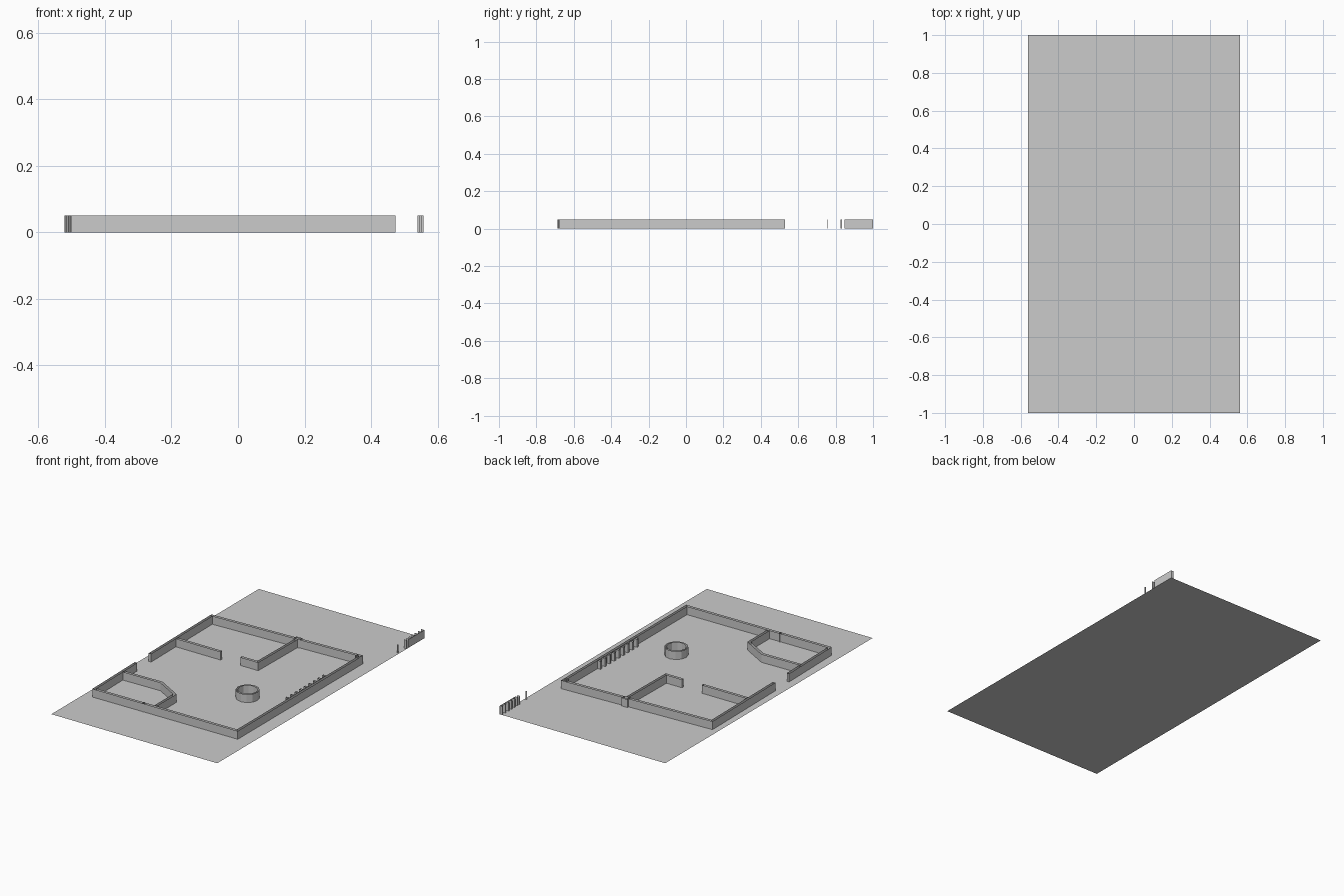
import bpy, bmesh, math
from mathutils import Vector

HEIGHT = 0.05
THICK = 0.016

old = bpy.data.objects.get("Cube")
if old:
    bpy.data.objects.remove(old, do_unlink=True)

# One plain grey for everything
grey = bpy.data.materials.new("plain grey")
grey.use_nodes = True
colour = (0.6, 0.6, 0.6, 1)
grey.diffuse_color = colour
grey.node_tree.nodes["Principled BSDF"].inputs["Base Color"].default_value = colour


def finish(name, bm):
    mesh = bpy.data.meshes.new(name)
    bm.to_mesh(mesh)
    bm.free()
    mesh.materials.append(grey)
    obj = bpy.data.objects.new(name, mesh)
    bpy.context.collection.objects.link(obj)
    return obj


def add_sheet(bm, outline, closed=True):
    """Raise an outline into upright sheets, open at the top."""
    low = [bm.verts.new((p[0], p[1], 0)) for p in outline]
    high = [bm.verts.new((p[0], p[1], HEIGHT)) for p in outline]
    n = len(outline)
    for i in range(n if closed else n - 1):
        j = (i + 1) % n
        bm.faces.new((low[i], low[j], high[j], high[i]))


def offset_path(path, distance):
    """Shift an open path sideways with mitred corners."""
    pts = [Vector(p) for p in path]
    dirs = [(b - a).normalized() for a, b in zip(pts, pts[1:])]
    normals = [Vector((d.y, -d.x)) for d in dirs]
    result = []
    for i, p in enumerate(pts):
        a = normals[max(i - 1, 0)]
        b = normals[min(i, len(normals) - 1)]
        m = (a + b).normalized()
        result.append(p + m * distance / m.dot(a))
    return result


def wall(name, path, thick=THICK):
    bm = bmesh.new()
    right = offset_path(path, thick / 2)
    left = offset_path(path, -thick / 2)
    add_sheet(bm, right + left[::-1])
    return finish(name, bm)


def fins(name, x0, x1, ys, thick):
    bm = bmesh.new()
    for y in ys:
        a, b = y - thick / 2, y + thick / 2
        add_sheet(bm, [(x0, a), (x1, a), (x1, b), (x0, b)])
    return finish(name, bm)


# Ground sheet
bm = bmesh.new()
bm.faces.new([bm.verts.new((x, y, 0)) for x, y in
              ((-0.56, -1), (0.56, -1), (0.56, 1), (-0.56, 1))])
finish("ground", bm)

# Outer wall, with a doorway left open on one long side
wall("outer_wall", [(-0.507, -0.125), (-0.514, 0.482), (0.465, 0.522),
                    (0.465, -0.67), (-0.165, -0.675), (-0.495, -0.678),
                    (-0.503, -0.265)])

# Inner walls
wall("corner_room_wall", [(-0.495, -0.4), (-0.24, -0.395),
                          (-0.09, -0.48), (-0.09, -0.667)])
wall("short_inner_wall", [(-0.5, 0.125), (-0.2, 0.125)])
wall("angled_inner_wall", [(-0.07, 0.13), (0.043, 0.13), (0.048, 0.5)])

# Small piers where walls meet
wall("back_pier", [(0.03, 0.508), (0.068, 0.509)], 0.03)
wall("corner_pier", [(0.44, 0.513), (0.47, 0.513)], 0.03)
wall("front_pier", [(-0.168, -0.674), (-0.162, -0.674)], 0.022)

# Round column ring
bm = bmesh.new()
for radius in (0.066, 0.056):
    add_sheet(bm, [(0.205 + radius * math.cos(math.tau * i / 12),
                    -0.2 + radius * math.sin(math.tau * i / 12))
                   for i in range(12)])
finish("round_column", bm)

# Row of stubs along the inside of the long wall
fins("inner_fins", 0.437, 0.457, [-0.16 + 0.044 * i for i in range(9)], 0.014)

# Separate fins and panel at the back corner
fins("outer_fins", 0.54, 0.558, (0.83, 0.85, 0.878, 0.906, 0.935, 0.965, 0.995), 0.006)
fins("outer_post", 0.545, 0.553, (0.755,), 0.004)
bm = bmesh.new()
add_sheet(bm, [(0.559, 0.85), (0.559, 1.0)], closed=False)
finish("outer_panel", bm)
